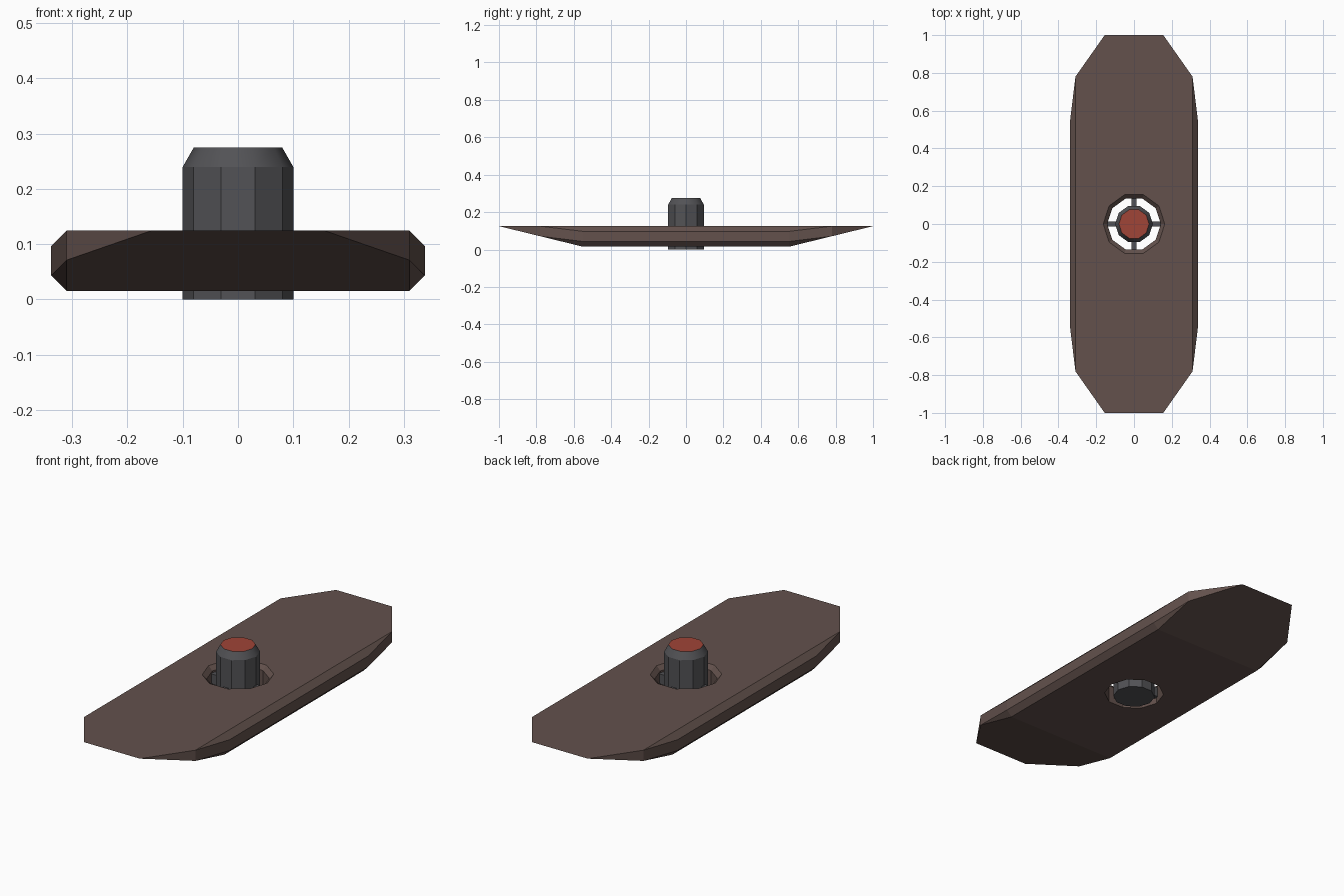
import bpy, bmesh, math
from mathutils import Vector

if "Cube" in bpy.data.objects:
    bpy.data.objects.remove(bpy.data.objects["Cube"])

SIDES = 10


def material(name, rgb):
    m = bpy.data.materials.new(name)
    m.diffuse_color = (*rgb, 1)
    m.use_nodes = True
    m.node_tree.nodes["Principled BSDF"].inputs["Base Color"].default_value = m.diffuse_color
    return m


brown = material("dull_brown", (0.125, 0.083, 0.073))
grey = material("dark_grey", (0.085, 0.085, 0.092))
red = material("brick_red", (0.35, 0.058, 0.038))


def make_object(name, bm, mats):
    bmesh.ops.recalc_face_normals(bm, faces=bm.faces)
    me = bpy.data.meshes.new(name)
    bm.to_mesh(me)
    bm.free()
    for m in mats:
        me.materials.append(m)
    ob = bpy.data.objects.new(name, me)
    bpy.context.collection.objects.link(ob)
    return ob


def turned(profile):
    """Ten-sided closed solid from (radius, z) rings."""
    bm = bmesh.new()
    rings = []
    for r, z in profile:
        rings.append([bm.verts.new((r * math.cos(2 * math.pi * i / SIDES),
                                    r * math.sin(2 * math.pi * i / SIDES), z))
                      for i in range(SIDES)])
    for a, b in zip(rings, rings[1:]):
        for i in range(SIDES):
            j = (i + 1) % SIDES
            bm.faces.new((a[i], a[j], b[j], b[i]))
    bm.faces.new(rings[0][::-1])
    bm.faces.new(rings[-1])
    return bm


# Plate: hull of one mirrored quarter of corner points
quarter = [(0.31, 0.55, 0.125), (0.338, 0.55, 0.097), (0.338, 0.55, 0.043),
           (0.31, 0.55, 0.015), (0.31, 0.78, 0.125), (0.31, 0.78, 0.0712),
           (0.155, 1.0, 0.125)]
bm = bmesh.new()
for x, y, z in quarter:
    for sx in (1, -1):
        for sy in (1, -1):
            bm.verts.new((sx * x, sy * y, z))
bmesh.ops.convex_hull(bm, input=bm.verts[:])
bmesh.ops.dissolve_limit(bm, angle_limit=0.02, verts=bm.verts[:], edges=bm.edges[:])
plate = make_object("plate", bm, [brown])

# Chamfered ten-sided hole through the plate
cutter = make_object("hole_cutter", turned([(0.142, -0.05), (0.142, 0.104), (0.222, 0.184)]), [brown])
cutter.hide_render = True
mod = plate.modifiers.new("hole", 'BOOLEAN')
mod.operation = 'DIFFERENCE'
mod.solver = 'EXACT'
mod.object = cutter
bpy.context.view_layer.objects.active = plate
bpy.ops.object.modifier_apply(modifier=mod.name)
bpy.data.objects.remove(cutter, do_unlink=True)

# Post: faceted sides, smooth chamfer, red top
bm = turned([(0.1, 0.0), (0.1, 0.24), (0.08, 0.275)])
bm.normal_update()
for f in bm.faces:
    c = f.calc_center_median()
    if c.z > 0.27:
        f.material_index = 1
    elif c.z > 0.24:
        f.smooth = True
for e in bm.edges:
    zs = [v.co.z for v in e.verts]
    e.smooth = abs(zs[0] - zs[1]) > 0.01 and max(zs) > 0.26
make_object("post", bm, [grey, red])

# Four spokes joining the post to the plate
for i in range(4):
    a = i * math.pi / 2
    bm = bmesh.new()
    bmesh.ops.create_cube(bm, size=1)
    along, across = Vector((math.cos(a), math.sin(a), 0)), Vector((-math.sin(a), math.cos(a), 0))
    for v in bm.verts:
        v.co = (along * (0.119 + v.co.x * 0.056) + across * (v.co.y * 0.026)
                + Vector((0, 0, 0.07 + v.co.z * 0.05)))
    make_object("spoke_%d" % (i + 1), bm, [grey])
